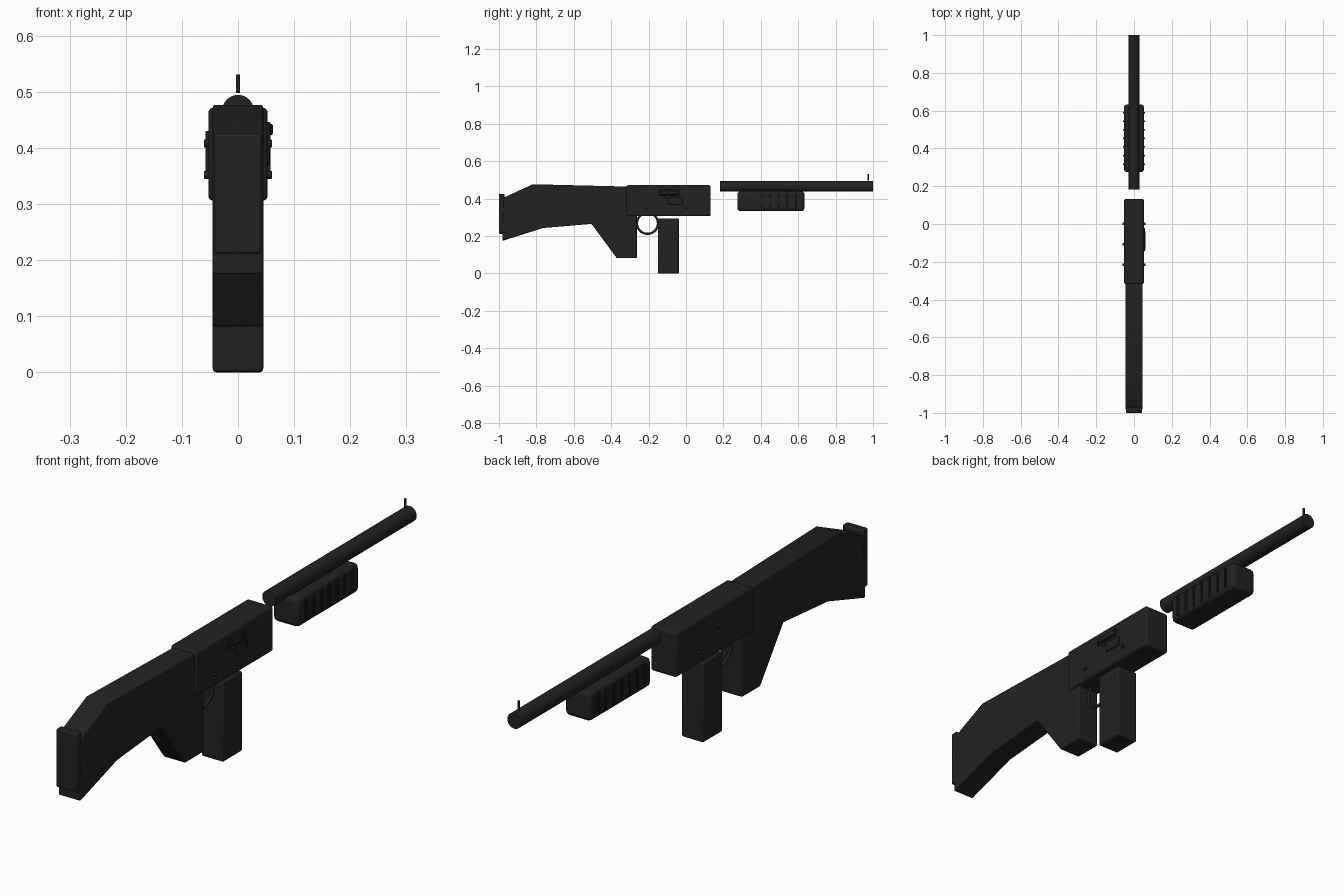
import bpy, bmesh, math
from mathutils import Matrix

if "Cube" in bpy.data.objects:
    bpy.data.objects.remove(bpy.data.objects["Cube"])


def material(name, value):
    m = bpy.data.materials.new(name)
    m.diffuse_color = (value, value, value, 1)
    m.use_nodes = True
    m.node_tree.nodes["Principled BSDF"].inputs["Base Color"].default_value = m.diffuse_color
    return m


BLACK = material("matte black", 0.016)


def finish(name, bm, bevel=0, segments=3):
    bmesh.ops.recalc_face_normals(bm, faces=bm.faces)
    mesh = bpy.data.meshes.new(name)
    bm.to_mesh(mesh)
    bm.free()
    ob = bpy.data.objects.new(name, mesh)
    bpy.context.collection.objects.link(ob)
    mesh.materials.append(BLACK)
    if bevel:
        mod = ob.modifiers.new("rounded edges", 'BEVEL')
        mod.width, mod.segments, mod.limit_method = bevel, segments, 'ANGLE'
        mod.angle_limit = math.radians(40)
    bpy.ops.object.select_all(action='DESELECT')
    ob.select_set(True)
    bpy.context.view_layer.objects.active = ob
    bpy.ops.object.shade_smooth_by_angle(angle=math.radians(35))
    return ob


def box(name, x, y, z, bevel=0, segments=3):
    bm = bmesh.new()
    size = [b - a for a, b in (x, y, z)]
    mid = [(a + b) / 2 for a, b in (x, y, z)]
    bmesh.ops.create_cube(bm, size=1, matrix=Matrix.Translation(mid) @ Matrix.Diagonal((*size, 1)))
    return finish(name, bm, bevel, segments)


def cylinder(name, centre, radius, length, axis, sides=32, bevel=0):
    bm = bmesh.new()
    turn = Matrix.Rotation(math.pi / 2, 4, 'X' if axis == 'Y' else 'Y')
    if axis == 'Z':
        turn = Matrix.Identity(4)
    bmesh.ops.create_cone(bm, cap_ends=True, segments=sides, radius1=radius, radius2=radius,
                          depth=length, matrix=Matrix.Translation(centre) @ turn)
    return finish(name, bm, bevel, 2)


def profile(name, points, half_width, bevel):
    bm = bmesh.new()
    face = bm.faces.new([bm.verts.new((-half_width, y, z)) for y, z in points])
    ext = bmesh.ops.extrude_face_region(bm, geom=[face])
    verts = [v for v in ext["geom"] if isinstance(v, bmesh.types.BMVert)]
    bmesh.ops.translate(bm, verts=verts, vec=(2 * half_width, 0, 0))
    return finish(name, bm, bevel)


# Shoulder stock with its pistol grip, and the butt pad
profile("stock", [(-0.975, 0.405), (-0.82, 0.477), (-0.29, 0.464), (-0.263, 0.464),
                  (-0.263, 0.082), (-0.37, 0.082), (-0.505, 0.265), (-0.765, 0.243),
                  (-0.982, 0.174)], 0.045, 0.005)
box("butt_pad", (-0.042, 0.042), (-1.0, -0.97), (0.212, 0.426), 0.005)

# Receiver and magazine
box("receiver", (-0.053, 0.053), (-0.318, 0.132), (0.306, 0.472), 0.009)
box("magazine", (-0.045, 0.045), (-0.15, -0.037), (0.0, 0.295), 0.007)

# Ring-shaped trigger guard
bpy.ops.mesh.primitive_torus_add(location=(0, -0.206, 0.268), rotation=(0, math.pi / 2, 0),
                                 major_radius=0.056, minor_radius=0.006,
                                 major_segments=40, minor_segments=10)
guard = bpy.context.object
guard.name = "trigger_guard"
guard.data.materials.append(BLACK)
bpy.ops.object.shade_smooth()

# Ejection port plate, lower catch and bolt handle on the right side
box("ejection_port", (0.045, 0.058), (-0.145, -0.037), (0.418, 0.446), 0.002, 1)
box("side_catch", (0.045, 0.057), (-0.095, -0.02), (0.37, 0.408), 0.002, 1)
box("bolt_handle", (0.045, 0.062), (-0.135, -0.04), (0.423, 0.443), 0.002, 1)

# Cross pins through the receiver
for i, (y, z) in enumerate([(-0.215, 0.352), (0.002, 0.352), (-0.108, 0.408)]):
    cylinder(f"pin_{i + 1}", (0, y, z), 0.007, 0.122, 'X', 16, 0.002)

# Barrel and front sight
cylinder("barrel", (0, 0.591, 0.466), 0.0285, 0.818, 'Y', 32)
cylinder("front_sight", (0, 0.975, 0.5145), 0.004, 0.033, 'Z', 12)

# Forward grip with vertical ribs on both sides
box("fore_grip", (-0.053, 0.053), (0.275, 0.633), (0.333, 0.44), 0.016)
for i in range(7):
    y = 0.317 + i * 0.0455
    box(f"grip_rib_{i + 1}", (-0.058, 0.058), (y - 0.004, y + 0.004), (0.345, 0.43), 0.001, 1)
